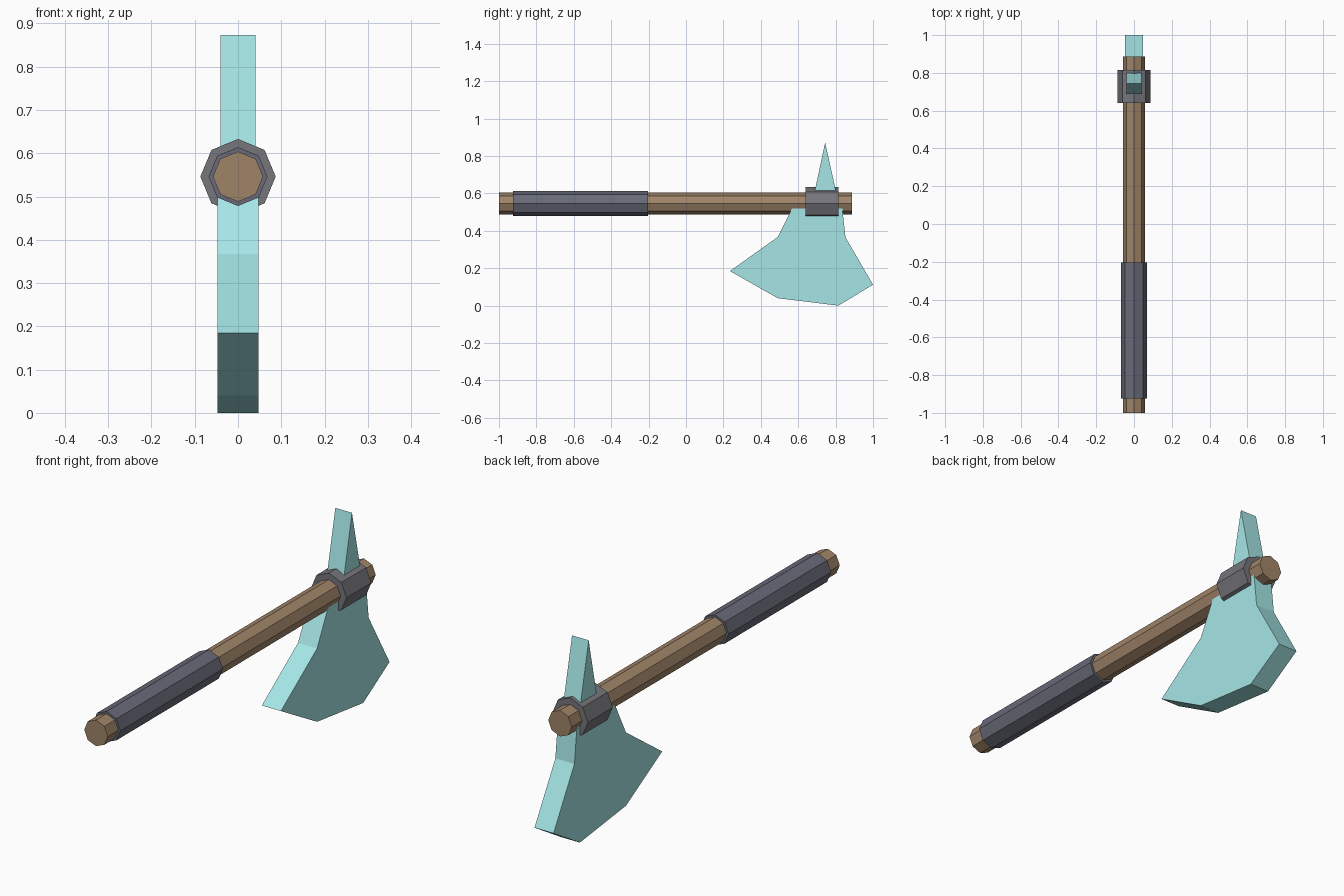
import bpy, bmesh
from math import pi, cos, sin

if "Cube" in bpy.data.objects:
    bpy.data.objects.remove(bpy.data.objects["Cube"])

AXIS_Z = 0.546  # height of the handle centre line


def material(name, rgb):
    m = bpy.data.materials.new(name)
    m.diffuse_color = (*rgb, 1)
    m.use_nodes = True
    m.node_tree.nodes["Principled BSDF"].inputs["Base Color"].default_value = m.diffuse_color
    return m


def extrude_profile(name, points, start, offset, mat):
    """Cap a planar profile and extrude it; points are full 3D."""
    bm = bmesh.new()
    face = bm.faces.new([bm.verts.new(p) for p in points])
    ext = bmesh.ops.extrude_face_region(bm, geom=[face], use_keep_orig=True)
    moved = [g for g in ext["geom"] if isinstance(g, bmesh.types.BMVert)]
    bmesh.ops.translate(bm, verts=moved, vec=offset)
    bmesh.ops.translate(bm, verts=bm.verts, vec=start)
    bmesh.ops.recalc_face_normals(bm, faces=bm.faces)
    mesh = bpy.data.meshes.new(name)
    bm.to_mesh(mesh)
    bm.free()
    mesh.materials.append(mat)
    obj = bpy.data.objects.new(name, mesh)
    bpy.context.collection.objects.link(obj)
    return obj


def octagon_bar(name, radius, y0, y1, mat):
    """Eight-sided bar along y with a corner pointing up."""
    ring = [(radius * cos(i * pi / 4), 0, radius * sin(i * pi / 4)) for i in range(8)]
    return extrude_profile(name, ring, (0, y0, AXIS_Z), (0, y1 - y0, 0), mat)


def slab(name, outline, half_width, mat):
    """Side outline (y, z) given thickness across x."""
    pts = [(0, y, z) for y, z in outline]
    return extrude_profile(name, pts, (-half_width, 0, 0), (2 * half_width, 0, 0), mat)


wood = material("wood", (0.35, 0.23, 0.14))
leather = material("leather", (0.138, 0.144, 0.188))
iron = material("iron", (0.18, 0.18, 0.20))
steel = material("pale_steel", (0.38, 0.79, 0.79))

# Shaft, grip wrap and the collar holding the head
octagon_bar("handle", 0.058, -1.0, 0.887, wood)
octagon_bar("grip", 0.068, -0.925, -0.203, leather)
octagon_bar("collar", 0.087, 0.64, 0.815, iron)

# Bearded axe blade below the shaft
slab("blade", [(0.575, 0.535), (0.49, 0.367), (0.235, 0.185), (0.49, 0.04),
               (0.815, 0.0), (1.0, 0.112), (0.853, 0.365), (0.834, 0.535)],
     0.047, steel)

# Wedge spike above the shaft
slab("spike", [(0.675, 0.55), (0.815, 0.55), (0.744, 0.873)], 0.041, steel)
